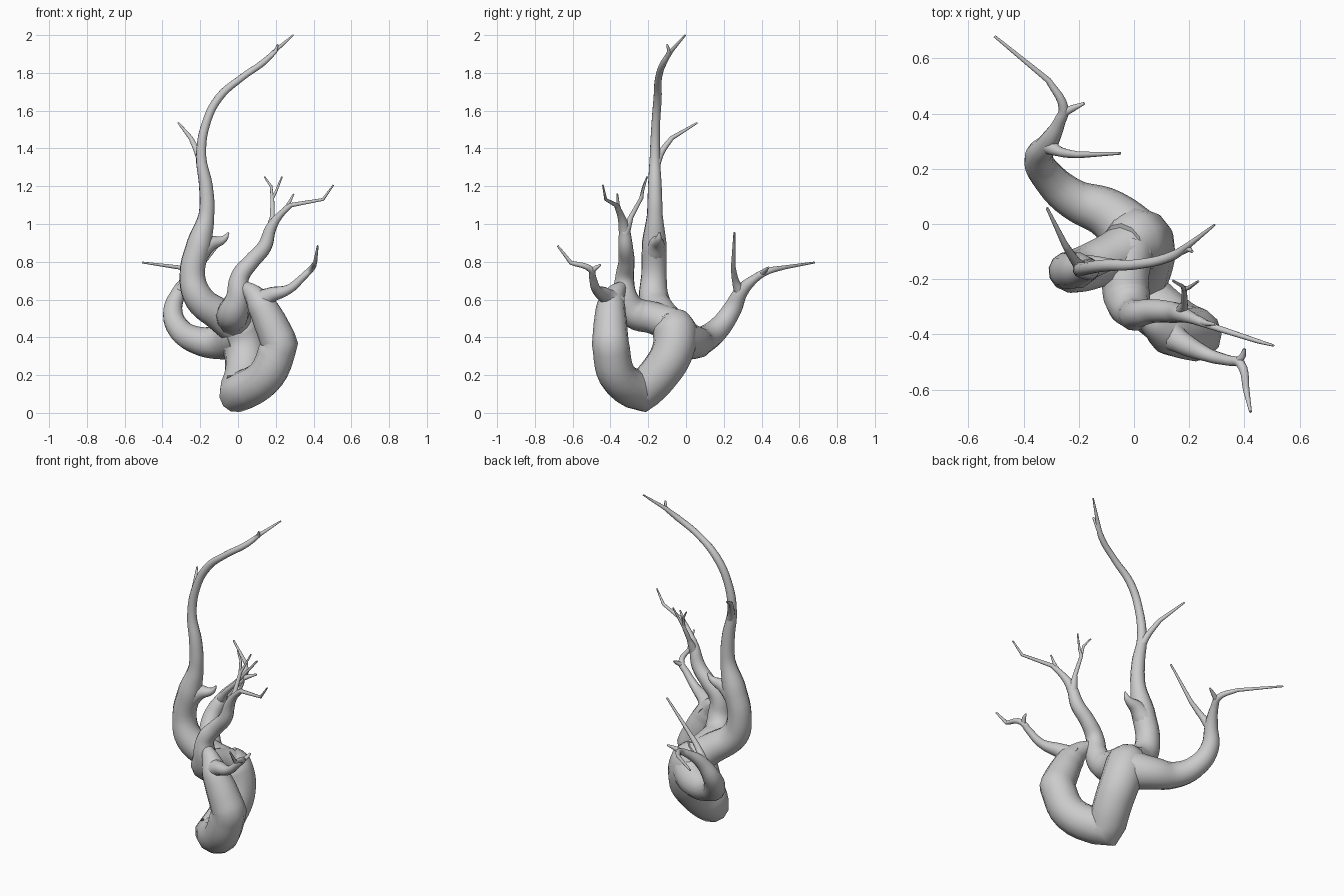
import bpy

def limb(name, pts, sharp=(), straight_below=0.0165):
    """Tapered round tube through (x, y, z, radius) points; thin parts run straight."""
    cu = bpy.data.curves.new(name, 'CURVE')
    cu.dimensions = '3D'
    cu.resolution_u = 5
    cu.bevel_depth = 1.0
    cu.bevel_resolution = 4
    cu.use_fill_caps = True
    sp = cu.splines.new('BEZIER')
    sp.bezier_points.add(len(pts) - 1)
    for i, (x, y, z, r) in enumerate(pts):
        p = sp.bezier_points[i]
        p.co = (x, y, z)
        p.radius = r
        h = 'VECTOR' if i in sharp or r < straight_below else 'AUTO'
        p.handle_left_type = p.handle_right_type = h
    ob = bpy.data.objects.new(name, cu)
    bpy.context.collection.objects.link(ob)
    bpy.ops.object.select_all(action='DESELECT')
    ob.select_set(True)
    bpy.context.view_layer.objects.active = ob
    bpy.ops.object.convert(target='MESH')
    bpy.ops.object.shade_smooth_by_angle(angle=0.8)

# Trunk: V-shaped, bent sharply at the foot; the short arm closes against the middle limb
limb("trunk", [(.03, -.34, .67, .03), (.075, -.37, .635, .05), (.12, -.395, .575, .075),
               (.17, -.40, .48, .088), (.22, -.40, .365, .098), (.15, -.365, .2, .10),
               (0, -.24, .105, .105), (.035, -.14, .21, .108), (.035, -.07, .33, .112),
               (.0, -.06, .44, .118), (-.04, -.08, .5, .085)], sharp=(4, 6))

# Tall left limb and its twigs
limb("tall_limb", [(.0, -.08, .45, .10), (-.1, -.13, .52, .088), (-.205, -.17, .605, .08),
                   (-.242, -.17, .73, .068), (-.205, -.168, .9, .066), (-.167, -.165, 1.05, .042),
                   (-.17, -.165, 1.2, .037), (-.195, -.165, 1.36, .027), (-.17, -.16, 1.53, .023),
                   (-.1, -.15, 1.67, .022), (.02, -.145, 1.775, .018), (.14, -.115, 1.86, .017),
                   (.2, -.075, 1.92, .011), (.292, -.003, 2.0, .004)])
limb("tall_limb_stub", [(-.21, -.165, .85, .06), (-.15, -.155, .895, .042),
                        (-.075, -.145, .92, .019), (-.05, -.14, .955, .005)])
limb("tall_limb_twig", [(-.185, -.165, 1.3, .025), (-.215, -.13, 1.38, .017),
                        (-.25, -.075, 1.455, .012), (-.315, .058, 1.535, .005)])
limb("tall_limb_tip_twig", [(.17, -.1, 1.885, .013), (.2, -.09, 1.915, .01), (.21, -.1, 1.95, .005)])

# Back limb and its twigs
limb("back_limb", [(.02, -.07, .41, .118), (-.09, .035, .375, .092), (-.22, .09, .385, .073),
                   (-.315, .175, .45, .061), (-.345, .24, .54, .052), (-.31, .295, .645, .037),
                   (-.27, .37, .715, .022), (-.255, .42, .745, .018), (-.31, .52, .77, .011),
                   (-.505, .68, .796, .005)])
limb("back_limb_side_twig", [(-.32, .29, .63, .034), (-.27, .262, .7, .018),
                             (-.2, .25, .775, .012), (-.05, .256, .955, .005)])
limb("back_limb_small_twig", [(-.26, .4, .735, .016), (-.22, .42, .755, .012), (-.18, .437, .77, .005)])

# Middle limb and its twigs
limb("middle_limb", [(-.01, -.08, .47, .09), (-.03, -.18, .505, .085), (-.025, -.27, .53, .085),
                     (.0, -.32, .61, .066), (.01, -.325, .72, .05), (.07, -.315, .8, .043),
                     (.14, -.32, .88, .039), (.175, -.328, .98, .029), (.22, -.345, 1.045, .019),
                     (.28, -.37, 1.1, .012), (.45, -.425, 1.13, .008), (.505, -.44, 1.206, .004)])
limb("middle_limb_short_twig", [(.23, -.35, 1.055, .014), (.265, -.36, 1.1, .01), (.295, -.363, 1.16, .004)])
limb("middle_limb_up_twig", [(.17, -.325, .95, .028), (.182, -.29, 1.04, .013),
                             (.182, -.235, 1.14, .01), (.2, -.23, 1.17, .007), (.233, -.207, 1.25, .004)])
limb("middle_limb_fork", [(.182, -.24, 1.13, .009), (.175, -.225, 1.2, .007), (.14, -.205, 1.25, .004)])

# Front limb twigs, growing from the short arm of the trunk
limb("front_limb", [(.11, -.385, .58, .07), (.165, -.425, .62, .043), (.27, -.475, .655, .025),
                    (.345, -.495, .72, .019), (.385, -.505, .76, .017), (.408, -.61, .795, .011),
                    (.422, -.68, .885, .005)])
limb("front_limb_twig", [(.375, -.5, .75, .015), (.395, -.475, .77, .011), (.4, -.452, .785, .005)])
